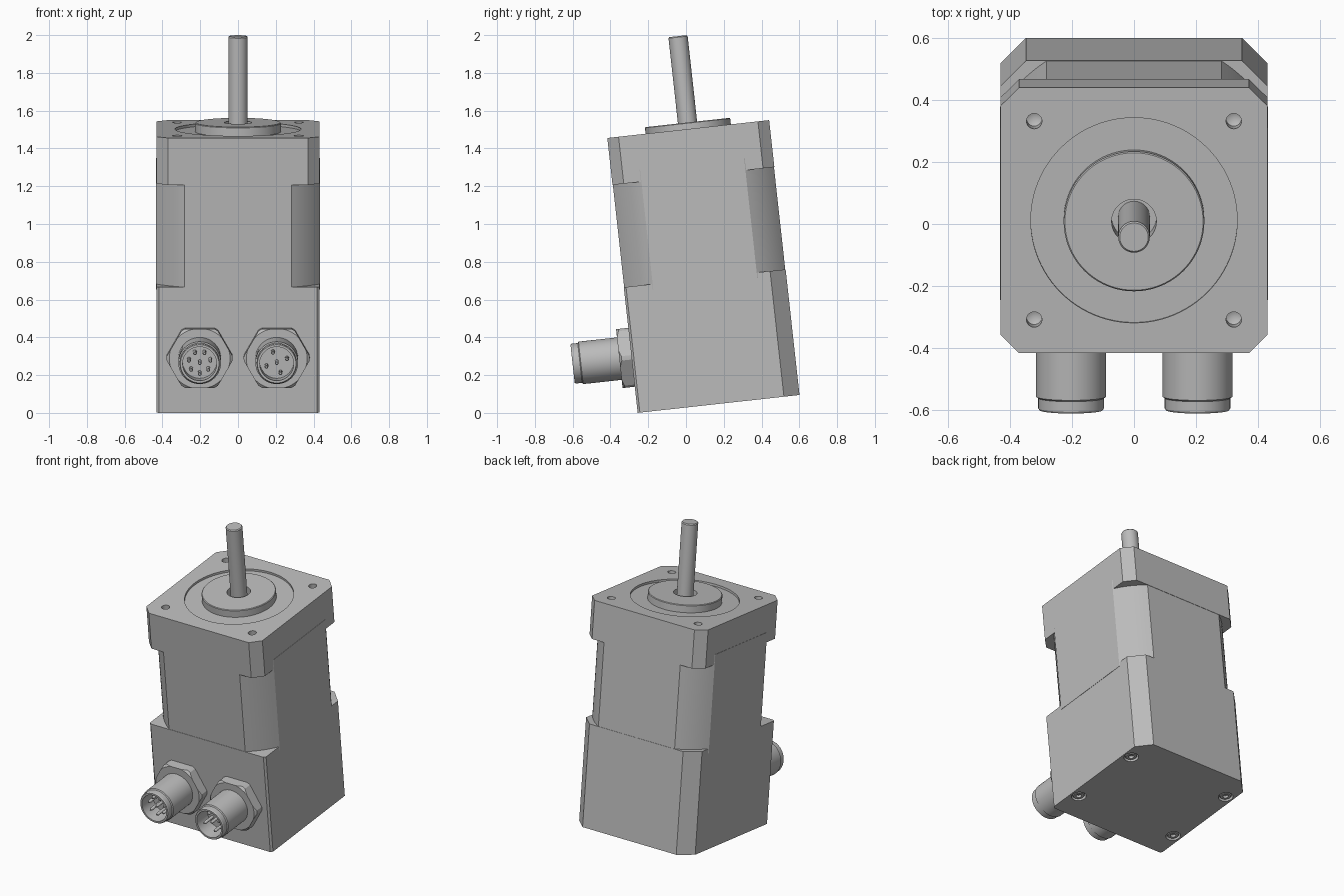
import bpy, bmesh
from math import pi, sin, cos, atan2, radians, hypot
from mathutils import Matrix

cube = bpy.data.objects.get("Cube")
if cube:
    bpy.data.objects.remove(cube, do_unlink=True)

grey = bpy.data.materials.new("machined grey")
grey.use_nodes = True
grey.diffuse_color = (0.5, 0.5, 0.5, 1)
grey.node_tree.nodes["Principled BSDF"].inputs["Base Color"].default_value = (0.5, 0.5, 0.5, 1)

# The whole motor leans forward slightly
LEAN = Matrix.Translation((0, 0.1725, 0.0475)) @ Matrix.Rotation(radians(6.3), 4, 'X')


def finish(name, bm, place=Matrix()):
    bmesh.ops.remove_doubles(bm, verts=bm.verts, dist=1e-5)
    bmesh.ops.recalc_face_normals(bm, faces=bm.faces)
    mesh = bpy.data.meshes.new(name)
    bm.to_mesh(mesh)
    bm.free()
    mesh.materials.append(grey)
    obj = bpy.data.objects.new(name, mesh)
    bpy.context.collection.objects.link(obj)
    obj.matrix_world = LEAN @ place
    return obj


def prism(name, outline, z0, z1, place=Matrix()):
    bm = bmesh.new()
    face = bm.faces.new([bm.verts.new((x, y, z0)) for x, y in outline])
    new = bmesh.ops.extrude_face_region(bm, geom=[face])["geom"]
    for v in new:
        if isinstance(v, bmesh.types.BMVert):
            v.co.z = z1
    return finish(name, bm, place)


def lathe(name, profile, place=Matrix(), steps=48):
    bm = bmesh.new()
    rings = []
    for i in range(steps):
        a = 2 * pi * i / steps
        rings.append([bm.verts.new((r * cos(a), r * sin(a), z)) for r, z in profile])
    for i in range(steps):
        p, q = rings[i], rings[(i + 1) % steps]
        for j in range(len(profile) - 1):
            corners = [p[j], q[j], q[j + 1], p[j + 1]]
            if profile[j][0] == 0:
                corners.pop(1)
            elif profile[j + 1][0] == 0:
                corners.pop(2)
            bm.faces.new(corners)
    return finish(name, bm, place)


def rod(name, r, z0, z1, place=Matrix(), steps=48, tip=0):
    return lathe(name, [(0, z0 - tip), (r, z0), (r, z1), (0, z1)], place, steps)


def boolean(obj, cutter, operation='DIFFERENCE'):
    bpy.context.view_layer.objects.active = obj
    mod = obj.modifiers.new("cut", 'BOOLEAN')
    mod.operation, mod.object, mod.solver = operation, cutter, 'EXACT'
    bpy.ops.object.modifier_apply(modifier=mod.name)
    bpy.data.objects.remove(cutter, do_unlink=True)


def chamfered(half, front, back):
    f, b, h = front, back, half
    right = [(h - f, -h), (h, -h + f), (h, h - b), (h - b, h)]
    return right + [(-x, y) for x, y in reversed(right)]


def at(x, y, z=0):
    return Matrix.Translation((x, y, z))


corners = [(sx, sy) for sx in (-1, 1) for sy in (-1, 1)]
HALF, TOP, LEDGE, RIM = 0.431, 1.464, 0.669, 1.214

# Rear housing with recessed screws underneath
base = prism("base_housing", chamfered(HALF, 0.012, 0.083), 0, LEDGE)
for sx, sy in corners:
    spot = at(sx * 0.375, sy * 0.25)
    boolean(base, rod("cutter", 0.045, -0.02, 0.03, spot, 32))
    lathe("base_screw", [(0, 0.02), (0.017, 0.02), (0.017, 0.004), (0.032, 0.004),
                         (0.037, 0.01), (0.037, 0.035), (0, 0.035)], spot, 24)

# Middle body: a square whose corners are turned down to a cylinder
RADIUS, wide, deep = 0.514, 0.433, 0.429
outline = []
for k in range(4):
    w, d = (wide, deep) if k % 2 == 0 else (deep, wide)
    start = atan2((RADIUS**2 - w**2) ** 0.5, w)
    end = atan2(d, (RADIUS**2 - d**2) ** 0.5)
    for i in range(9):
        a = k * pi / 2 + start + (end - start) * i / 8
        outline.append((RADIUS * cos(a), RADIUS * sin(a)))
prism("middle_body", outline, 0.64, 1.28)

# Front flange with shallow ring recess, shaft well and mounting holes
flange = prism("front_flange", chamfered(HALF, 0.06, 0.06), RIM, TOP)
boolean(flange, rod("cutter", 0.333, TOP - 0.014, TOP + 0.1, steps=96))
boolean(flange, rod("cutter", 0.072, TOP - 0.1, TOP + 0.1))
for sx, sy in corners:
    boolean(flange, rod("cutter", 0.025, TOP - 0.08, TOP + 0.1,
                        at(sx * 0.322, sy * 0.322), 24, tip=0.015))

# Pilot boss and output shaft
lathe("pilot_boss", [(0.072, TOP - 0.016), (0.227, TOP - 0.016), (0.227, TOP + 0.031),
                     (0.223, TOP + 0.035), (0.072, TOP + 0.035), (0.072, TOP - 0.016)], steps=96)
lathe("output_shaft", [(0, TOP - 0.11), (0.051, TOP - 0.11), (0.051, 1.953),
                       (0.046, 1.959), (0, 1.959)])

# Round plug connectors on the front, each with a hex nut and pins
for x, ring_pins in ((-0.203, 7), (0.205, 4)):
    place = at(x, -HALF, 0.296) @ Matrix.Rotation(pi / 2, 4, 'X')
    hexagon = [(0.181 * cos(i * pi / 3), 0.181 * sin(i * pi / 3)) for i in range(6)]
    nut = prism("connector_nut", hexagon, -0.005, 0.065, place)
    boolean(nut, lathe("cutter", [(0, -0.1), (0.175, -0.1), (0.175, 0.053),
                                  (0.155, 0.07), (0, 0.07)], place), 'INTERSECT')
    lathe("connector_barrel", [(0, 0.05), (0.113, 0.05), (0.113, 0.27), (0.106, 0.275),
                               (0.106, 0.308), (0.102, 0.314), (0.09, 0.314),
                               (0.09, 0.2), (0, 0.2)], place)
    pins = [(0, 0)]
    for i in range(ring_pins):
        a = 2 * pi * i / ring_pins + (pi / 2 if ring_pins == 7 else 0.35) + pi
        pins.append((0.058 * cos(a), 0.058 * sin(a)))
    for px, py in pins:
        lathe("connector_pin", [(0, 0.19), (0.01, 0.19), (0.01, 0.28), (0.006, 0.29), (0, 0.29)],
              place @ at(px, py), 12)

# Smooth the round surfaces, keep edges crisp
bpy.ops.object.select_all(action='DESELECT')
for obj in bpy.context.collection.objects:
    if obj.type == 'MESH':
        obj.select_set(True)
        bpy.context.view_layer.objects.active = obj
bpy.ops.object.shade_smooth_by_angle(angle=radians(25))
